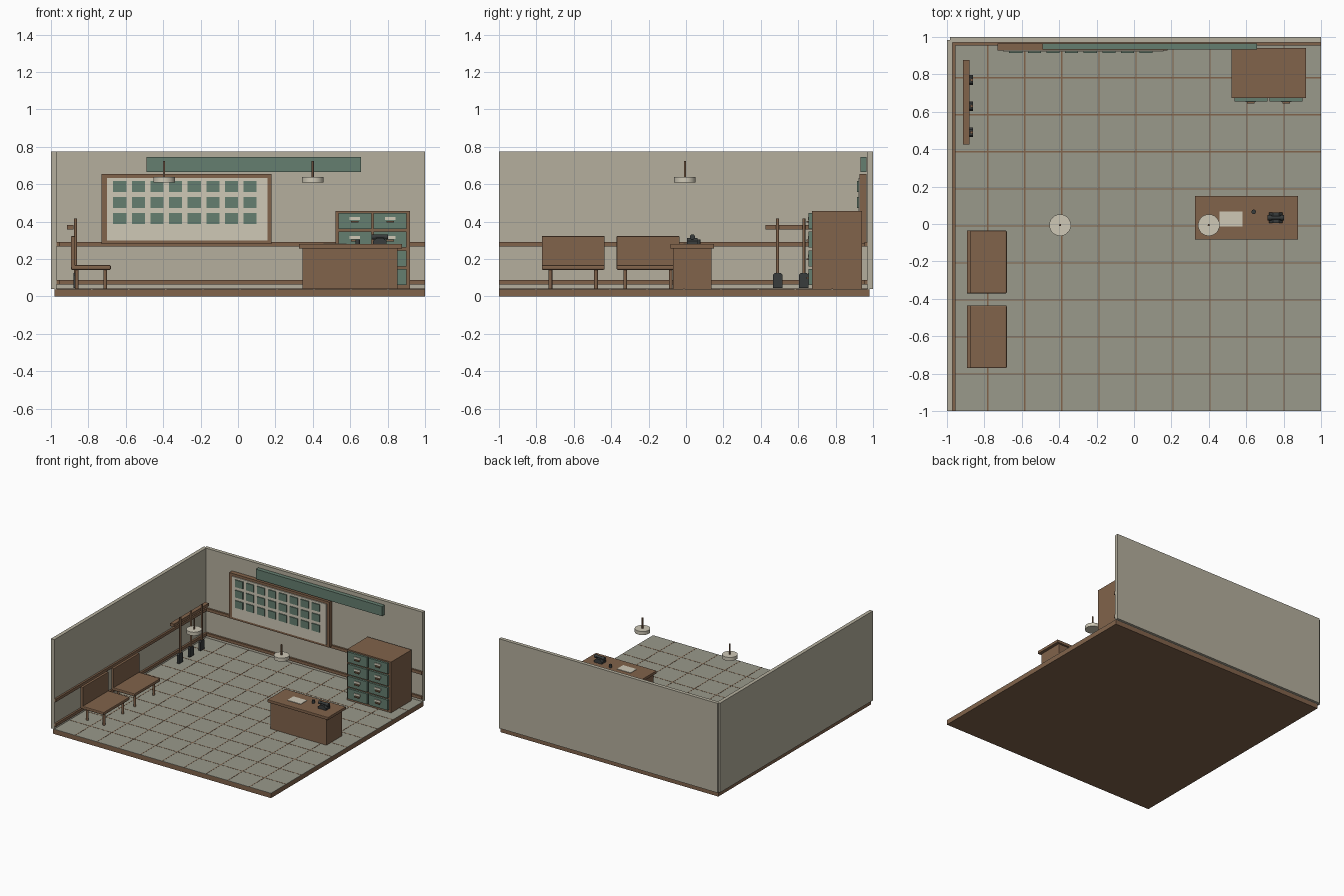
import bpy, bmesh, math
from mathutils import Matrix, Vector

if "Cube" in bpy.data.objects:
    bpy.data.objects.remove(bpy.data.objects["Cube"])


def material(name, rgb):
    m = bpy.data.materials.new(name)
    m.diffuse_color = (*rgb, 1)
    m.use_nodes = True
    m.node_tree.nodes["Principled BSDF"].inputs["Base Color"].default_value = m.diffuse_color
    return m


WOOD = material("brown_wood", (0.22, 0.125, 0.07))
WALL = material("wall_paint", (0.46, 0.43, 0.34))
GREEN = material("green_paint", (0.13, 0.21, 0.16))
TILE = material("floor_tile", (0.32, 0.32, 0.26))
CREAM = material("cream", (0.62, 0.58, 0.47))
DARK = material("dark_metal", (0.04, 0.045, 0.045))


def finish(bm, name, mat):
    bmesh.ops.recalc_face_normals(bm, faces=bm.faces)
    me = bpy.data.meshes.new(name)
    bm.to_mesh(me)
    bm.free()
    me.materials.append(mat)
    ob = bpy.data.objects.new(name, me)
    bpy.context.collection.objects.link(ob)
    return ob


def box(name, x, y, z, mat, bevel=0):
    """Box from (min, max) pairs on each axis."""
    bm = bmesh.new()
    size = Vector((x[1] - x[0], y[1] - y[0], z[1] - z[0]))
    mid = Vector((sum(x) / 2, sum(y) / 2, sum(z) / 2))
    bmesh.ops.create_cube(bm, size=1, matrix=Matrix.Translation(mid) @ Matrix.Diagonal((*size, 1)))
    ob = finish(bm, name, mat)
    if bevel:
        mod = ob.modifiers.new("edge", 'BEVEL')
        mod.width, mod.segments = bevel, 2
    return ob


def rod(name, a, b, r1, mat, r2=None, sides=16):
    """Cylinder or cone between two points."""
    a, b = Vector(a), Vector(b)
    d = b - a
    m = Matrix.Translation((a + b) / 2) @ d.to_track_quat('Z', 'Y').to_matrix().to_4x4()
    bm = bmesh.new()
    bmesh.ops.create_cone(bm, cap_ends=True, segments=sides, radius1=r1,
                          radius2=r1 if r2 is None else r2, depth=d.length, matrix=m)
    for f in bm.faces:
        f.smooth = len(f.verts) == 4
    for e in bm.edges:
        e.smooth = all(f.smooth for f in e.link_faces)
    return finish(bm, name, mat)


def prism(name, profile, axis, lo, hi, mat):
    """Extrude a 2D profile along x (profile in yz) or y (profile in xz)."""
    bm = bmesh.new()
    place = (lambda p: (lo, *p)) if axis == 'x' else (lambda p: (p[0], lo, p[1]))
    face = bm.faces.new([bm.verts.new(place(p)) for p in profile])
    ext = bmesh.ops.extrude_face_region(bm, geom=[face])
    d = hi - lo
    bmesh.ops.translate(bm, vec=(d, 0, 0) if axis == 'x' else (0, d, 0),
                        verts=[v for v in ext["geom"] if isinstance(v, bmesh.types.BMVert)])
    return finish(bm, name, mat)


# Floor: base slab, tile layer and grout strips
G = 0.04
box("floor_base", (-0.98, 1), (-1, 0.98), (0, 0.037), WOOD)
box("floor_tiles", (-0.98, 1), (-1, 0.98), (0.037, G), TILE)
for i in range(1, 10):
    c = -0.98 + 0.198 * i
    box("grout_lengthwise", (c - 0.003, c + 0.003), (-1, 0.97), (0.038, G + 0.001), WOOD)
    c = -1 + 0.198 * i
    box("grout_crosswise", (-0.97, 1), (c - 0.003, c + 0.003), (0.038, G + 0.001), WOOD)

# Walls with skirting and chair rails
box("left_wall", (-1, -0.97), (-1, 0.985), (G, 0.775), WALL)
box("back_wall", (-0.985, 1), (0.97, 1), (G, 0.775), WALL)
for name, z in (("skirting", (0.063, 0.087)), ("chair_rail", (0.266, 0.29))):
    box("back_" + name, (-0.97, 1), (0.955, 0.972), z, WOOD)
    box("left_" + name, (-0.972, -0.955), (-1, 0.97), z, WOOD)

# Plot board with cards, and blank sign above
box("board_frame", (-0.73, 0.18), (0.928, 0.965), (0.28, 0.655), WOOD)
box("board_panel", (-0.70, 0.157), (0.921, 0.93), (0.30, 0.634), CREAM)
for row in range(3):
    for col in range(8):
        x, z = -0.667 + 0.0995 * col, 0.558 - 0.085 * row
        box("plot_card", (x, x + 0.07), (0.913, 0.923), (z, z + 0.059), GREEN)
box("sign_board", (-0.49, 0.657), (0.932, 0.965), (0.665, 0.745), GREEN)

# Filing cabinet with two columns of four drawers
box("cabinet_body", (0.52, 0.92), (0.673, 0.94), (G, 0.457), WOOD)
for row in range(4):
    for x in (0.537, 0.725):
        z = 0.361 - 0.1 * row
        c = x + 0.088
        box("drawer_front", (x, x + 0.176), (0.656, 0.675), (z, z + 0.085), GREEN)
        box("drawer_label", (c - 0.028, c + 0.028), (0.651, 0.657), (z + 0.047, z + 0.063), CREAM)
        box("drawer_pull", (c - 0.02, c + 0.02), (0.644, 0.657), (z + 0.033, z + 0.042), WOOD)

# Desk with paper, stamp and telephone
box("desk_body", (0.345, 0.853), (-0.07, 0.135), (G, 0.257), WOOD)
box("desk_top", (0.325, 0.877), (-0.083, 0.15), (0.256, 0.28), WOOD, 0.004)
box("paper", (0.457, 0.58), (-0.013, 0.067), (0.28, 0.284), CREAM)
rod("stamp", (0.64, 0.065, 0.28), (0.64, 0.065, 0.303), 0.012, DARK)
prism("phone_base", [(0.722, 0.28), (0.795, 0.28), (0.795, 0.295), (0.775, 0.313),
                     (0.742, 0.313), (0.722, 0.295)], 'y', 0.006, 0.062, DARK)
rod("phone_handset", (0.72, 0.034, 0.32), (0.797, 0.034, 0.32), 0.01, DARK)
for x in (0.714, 0.783):
    rod("phone_ear", (x, 0.034, 0.318), (x + 0.02, 0.034, 0.318), 0.014, DARK)

# Hanging lamps
for x in (-0.395, 0.4):
    rod("lamp_shade", (x, -0.006, 0.608), (x, -0.006, 0.637), 0.058, CREAM, sides=24)
    rod("lamp_rod", (x, -0.006, 0.63), (x, -0.006, 0.723), 0.006, WOOD)

# Waiting chairs
for y in (-0.603, -0.203):
    box("chair_seat", (-0.893, -0.68), (y - 0.168, y + 0.168), (0.142, 0.167), WOOD, 0.006)
    box("chair_back", (-0.893, -0.871), (y - 0.168, y + 0.168), (0.155, 0.322), WOOD, 0.003)
    for x in (-0.862, -0.71):
        for s in (-0.122, 0.122):
            rod("chair_leg", (x, y + s, G), (x, y + s, 0.145), 0.01, WOOD)

# Tool rack with three spades
box("tool_rack_bar", (-0.914, -0.88), (0.425, 0.878), (0.358, 0.382), WOOD)
for y in (0.49, 0.63, 0.77):
    rod("spade_handle", (-0.868, y, 0.1), (-0.868, y, 0.417), 0.008, WOOD)
    prism("spade_blade", [(y - 0.026, 0.046), (y + 0.026, 0.046), (y + 0.026, 0.114),
                          (y + 0.016, 0.126), (y - 0.016, 0.126), (y - 0.026, 0.114)],
          'x', -0.879, -0.86, DARK)
